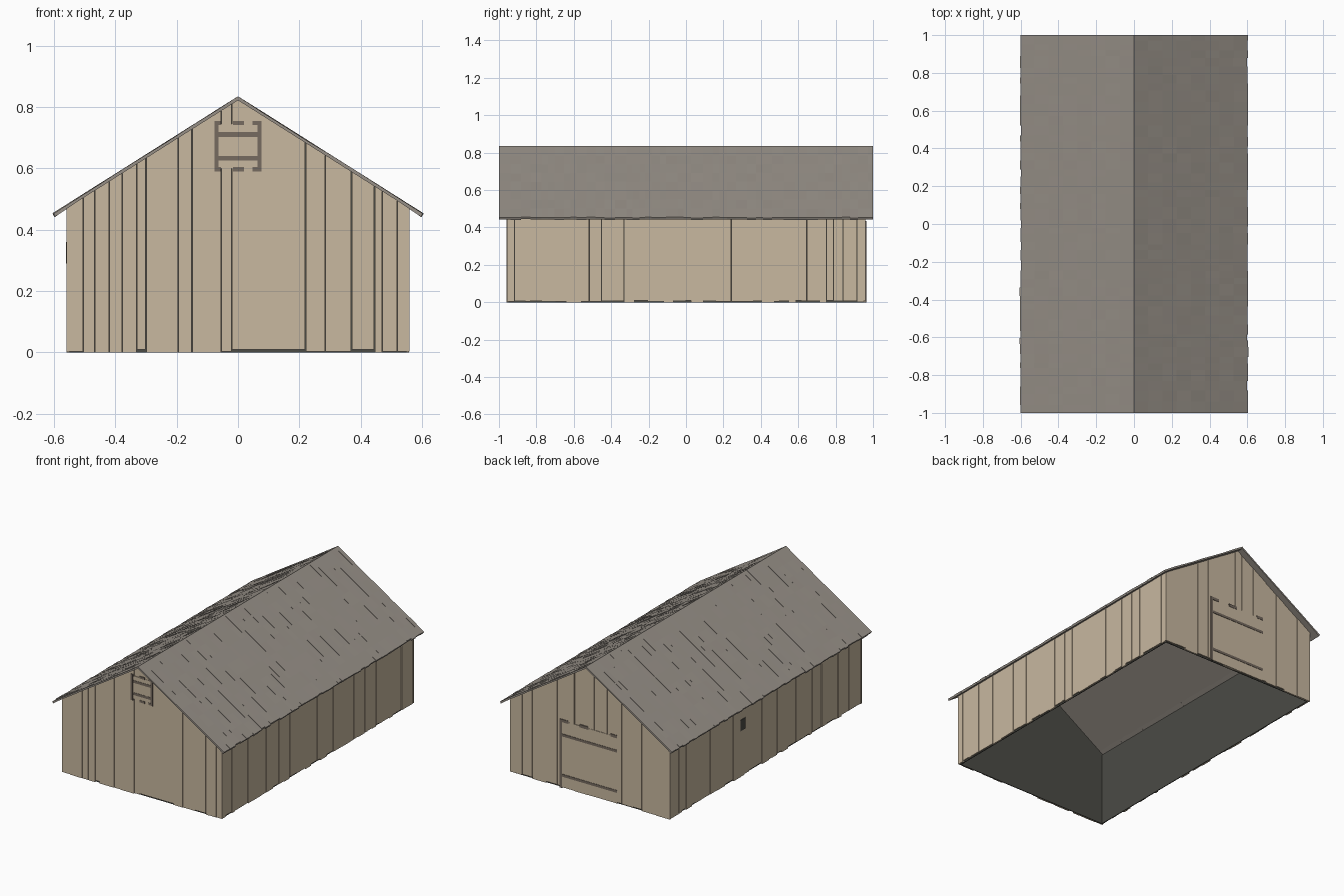
import bpy, bmesh, random
from mathutils import Vector

random.seed(7)
if "Cube" in bpy.data.objects:
    bpy.data.objects.remove(bpy.data.objects["Cube"])


def material(name, rgb):
    m = bpy.data.materials.new(name)
    m.use_nodes = True
    m.diffuse_color = (*rgb, 1)
    node = m.node_tree.nodes["Principled BSDF"]
    node.inputs["Base Color"].default_value = (*rgb, 1)
    node.inputs["Roughness"].default_value = 0.9
    return m


TAN = material("tan boards", (0.58, 0.48, 0.35))
GREY = material("grey roof wood", (0.31, 0.28, 0.245))
BROWN = material("brown trim", (0.18, 0.145, 0.117))
DARK = material("dark lining", (0.07, 0.07, 0.06))

HALF_X, HALF_Y = 0.55, 0.95      # lining planes
RIDGE, SLOPE, EAVE = 0.822, 0.631, 0.605


def gable_top(u):
    return RIDGE - SLOPE * abs(u)


def side_top(u):
    return gable_top(HALF_X + 0.008)


# Wall planes: u runs along the wall, d points outward
def front(u, d, z): return Vector((u, -HALF_Y - d, z))
def back(u, d, z): return Vector((u, HALF_Y + d, z))
def left(u, d, z): return Vector((HALF_X + d, u, z))
def right(u, d, z): return Vector((-HALF_X - d, u, z))


def prism(bm, outline, place, d0, d1):
    """Extrude a (u, z) outline between two depths."""
    a = [bm.verts.new(place(u, d0, z)) for u, z in outline]
    b = [bm.verts.new(place(u, d1, z)) for u, z in outline]
    bm.faces.new(a)
    bm.faces.new(b[::-1])
    n = len(a)
    for i in range(n):
        j = (i + 1) % n
        bm.faces.new((a[i], b[i], b[j], a[j]))


def board(bm, u0, u1, z0, top, place, d0, d1):
    """Board whose upper end follows the roof line."""
    pts = [(u0, z0), (u1, z0), (u1, top(u1))]
    if u0 < 0 < u1:
        pts.append((0, top(0)))
    prism(bm, pts + [(u0, top(u0))], place, d0, d1)


def plate(bm, u0, u1, z0, z1, place, d0, d1):
    prism(bm, [(u0, z0), (u1, z0), (u1, z1), (u0, z1)], place, d0, d1)


def finish(bm, name, mat):
    bmesh.ops.recalc_face_normals(bm, faces=bm.faces)
    mesh = bpy.data.meshes.new(name)
    bm.to_mesh(mesh)
    bm.free()
    mesh.materials.append(mat)
    obj = bpy.data.objects.new(name, mesh)
    bpy.context.collection.objects.link(obj)
    return obj


def random_edges(end, low, high):
    edges = [-end]
    while edges[-1] < end - high:
        edges.append(edges[-1] + random.uniform(low, high))
    return edges + [end]


def wall(name, edges, place, top, gap):
    bm = bmesh.new()
    level = 0
    for u0, u1 in zip(edges, edges[1:]):
        level = (level + random.choice((1, 2))) % 3
        foot = random.choice((0, 0.003, 0.006, 0.01))
        board(bm, u0 + gap, u1 - gap, foot, top, place, 0, 0.007 + 0.0015 * level)
    finish(bm, name, TAN)


# Plank walls
front_edges = [-0.56, -0.505, -0.467, -0.42, -0.377, -0.33, -0.3, -0.195, -0.15, -0.055,
               -0.02, 0.22, 0.285, 0.37, 0.445, 0.47, 0.52, 0.56]
back_edges = [-0.56, -0.46, -0.36, -0.3, -0.22, -0.12, -0.03, 0.02, 0.11, 0.23,
              0.31, 0.405, 0.475, 0.56]
wall("front_wall", front_edges, front, gable_top, 0.001)
wall("back_wall", back_edges, back, gable_top, 0.001)
wall("left_wall", random_edges(HALF_Y, 0.025, 0.085), left, side_top, 0.0005)
wall("right_wall", random_edges(HALF_Y, 0.025, 0.085), right, side_top, 0.0005)

# Dark lining behind the planks, open underneath
bm = bmesh.new()
for place in (front, back):
    board(bm, -HALF_X, HALF_X, 0, gable_top, place, -0.005, 0)
for place in (left, right):
    board(bm, -HALF_Y, HALF_Y, 0, side_top, place, -0.005, 0)
finish(bm, "lining", DARK)

# Roof: slightly warped planks running from ridge to eave
STATIONS = 9
for name, side in (("roof_left", 1), ("roof_right", -1)):
    bm = bmesh.new()
    edges = random_edges(1.0, 0.03, 0.065)
    for y0, y1 in zip(edges, edges[1:]):
        reach = EAVE - random.uniform(0, 0.006)
        rings = []
        for i in range(STATIONS):
            x = reach * i / (STATIONS - 1)
            low = RIDGE - SLOPE * x
            rise = 0.013 if i == 0 else random.uniform(0.010, 0.0135)
            # the outer end is cut square to the slope
            xl = x - (0.006 if i == STATIONS - 1 else 0)
            rings.append([bm.verts.new((side * px, y, z)) for px, y, z in (
                (xl, y0, low), (xl, y1, low), (x, y1, low + rise), (x, y0, low + rise))])
        for r, s in zip(rings, rings[1:]):
            for k in range(4):
                j = (k + 1) % 4
                bm.faces.new((r[k], r[j], s[j], s[k]))
        bm.faces.new(rings[0])
        bm.faces.new(rings[-1][::-1])
    finish(bm, name, GREY)

# Loft hatch in the front gable
bm = bmesh.new()
plate(bm, -0.065, 0.065, 0.6, 0.745, front, 0.005, 0.011)
finish(bm, "loft_hatch", TAN)
bm = bmesh.new()
for u in (-0.07, 0.07):
    plate(bm, u - 0.007, u + 0.007, 0.59, 0.755, front, 0.005, 0.013)
for z in (0.71, 0.633):
    plate(bm, -0.064, 0.064, z - 0.008, z + 0.008, front, 0.005, 0.0125)
for z in (0.597, 0.748):
    for u0, u1 in ((-0.064, -0.056), (-0.016, 0.02), (0.047, 0.064)):
        plate(bm, u0, u1, z - 0.007, z + 0.007, front, 0.005, 0.0125)
finish(bm, "loft_hatch_trim", BROWN)

# Barn door at the back, slatted on one half
bm = bmesh.new()
plate(bm, -0.19, 0.06, 0.004, 0.425, back, 0.005, 0.0115)
for i in range(5):
    u = 0.06 + 0.027 * i
    plate(bm, u, u + 0.027, 0.004, 0.425, back, 0.005, 0.0112 - 0.0003 * i)
finish(bm, "barn_door", TAN)
bm = bmesh.new()
plate(bm, 0.195, 0.212, 0, 0.435, back, 0.005, 0.014)
for z in (0.335, 0.08):
    plate(bm, -0.19, 0.195, z - 0.008, z + 0.008, back, 0.005, 0.0135)
for u0, u1 in ((0.15, 0.195), (0.01, 0.07), (-0.19, -0.145)):
    plate(bm, u0, u1, 0.417, 0.435, back, 0.005, 0.0135)
finish(bm, "barn_door_trim", BROWN)

# Small opening in the right wall
bm = bmesh.new()
plate(bm, 0.205, 0.255, 0.29, 0.36, right, 0.005, 0.0115)
finish(bm, "wall_opening", DARK)
